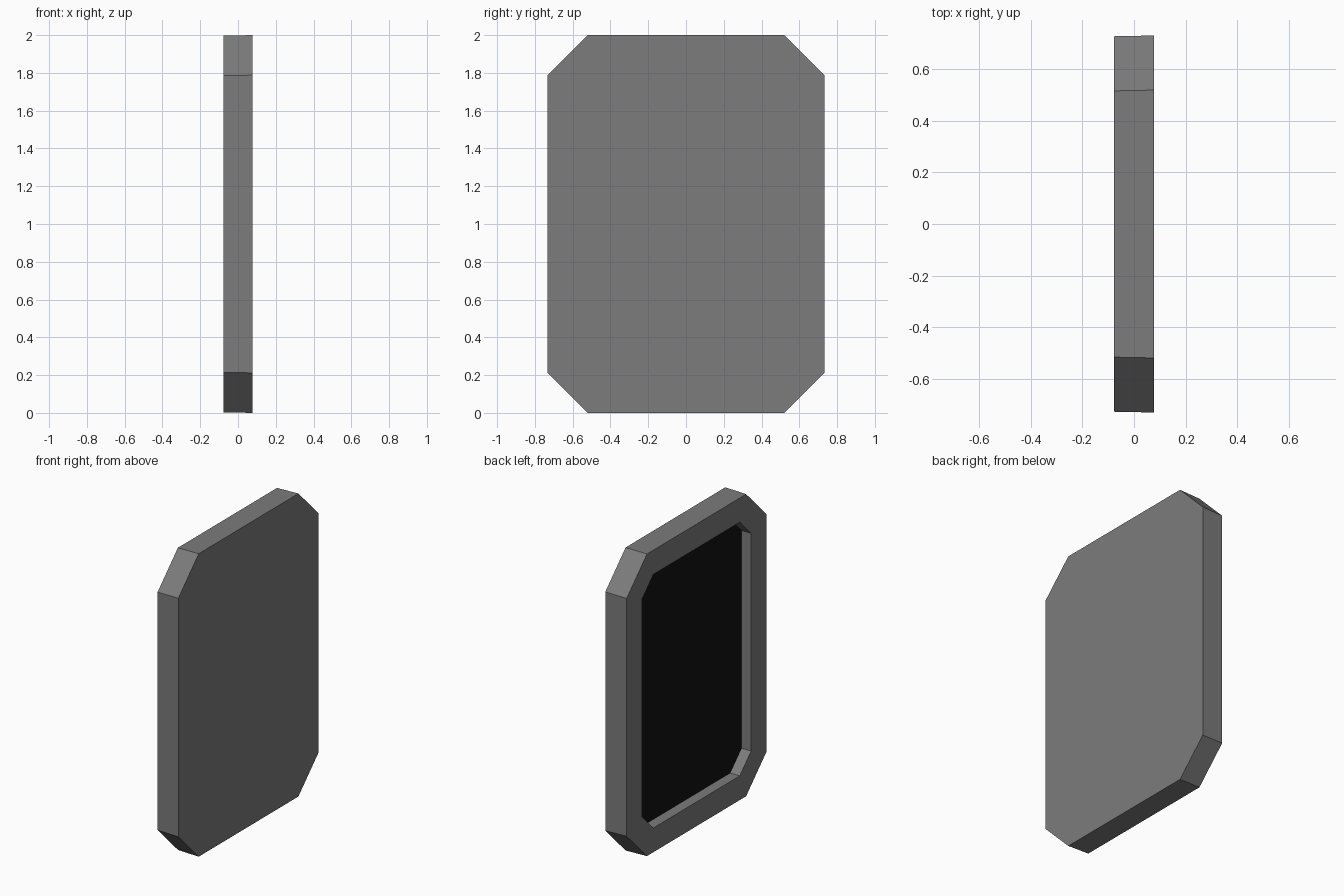
import bpy, bmesh

cube = bpy.data.objects.get("Cube")
if cube:
    bpy.data.objects.remove(cube)

HALF_X, HALF_Y, HALF_Z, CHAMFER = 0.077, 0.732, 1.0, 0.212
BORDER, DEPTH = 0.16, 0.07


def material(name, value):
    mat = bpy.data.materials.new(name)
    mat.use_nodes = True
    colour = (value, value, value, 1)
    mat.diffuse_color = colour
    mat.node_tree.nodes["Principled BSDF"].inputs["Base Color"].default_value = colour
    return mat


def octagon(bm, x, shrink=0.0):
    """Rectangle with cut corners, in a plane of constant x."""
    y, z = HALF_Y - shrink, HALF_Z - shrink
    corner = [(y, z - CHAMFER), (y - CHAMFER, z)]
    ring = corner + [(-a, b) for a, b in reversed(corner)]
    ring += [(-a, -b) for a, b in ring]
    return [bm.verts.new((x, a, b + HALF_Z)) for a, b in ring]


# Slab: flat on +x, very slightly narrower on the recessed side
bm = bmesh.new()
flat = octagon(bm, HALF_X)
open_side = octagon(bm, -HALF_X, 0.003)
bm.faces.new(flat)
panel = bm.faces.new(open_side[::-1])
for i in range(len(flat)):
    j = (i + 1) % len(flat)
    bm.faces.new((flat[j], flat[i], open_side[i], open_side[j]))
bmesh.ops.recalc_face_normals(bm, faces=bm.faces)

# Raised border around a sunken dark panel
bmesh.ops.inset_region(bm, faces=[panel], thickness=BORDER, use_even_offset=True)
floor = bmesh.ops.extrude_discrete_faces(bm, faces=[panel])["faces"][0]
bmesh.ops.translate(bm, verts=floor.verts, vec=(DEPTH, 0, 0))
floor.material_index = 1
bmesh.ops.recalc_face_normals(bm, faces=bm.faces)

mesh = bpy.data.meshes.new("framed_panel")
bm.to_mesh(mesh)
bm.free()
mesh.materials.append(material("frame grey", 0.2))
mesh.materials.append(material("panel black", 0.006))
obj = bpy.data.objects.new("framed_panel", mesh)
bpy.context.collection.objects.link(obj)
